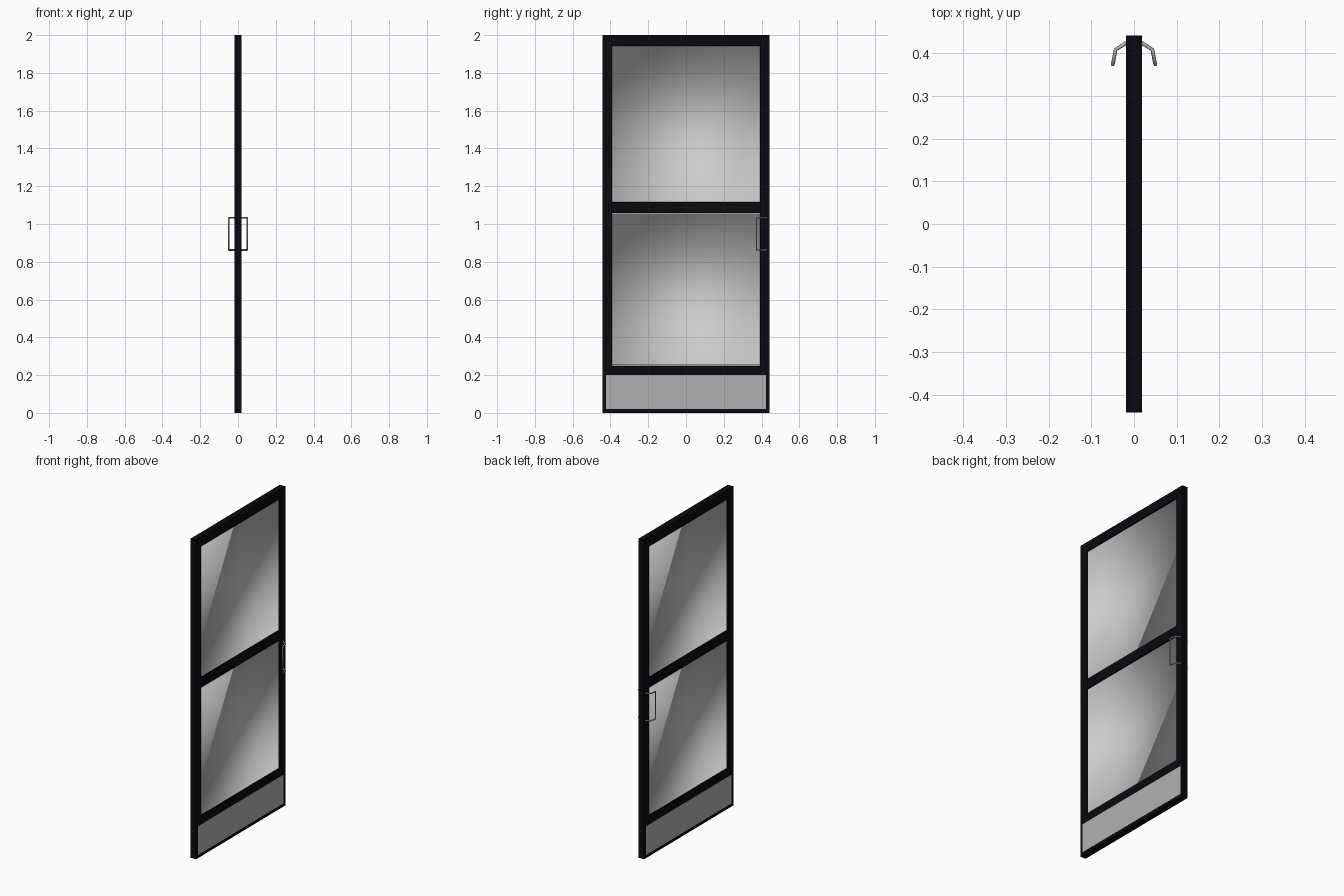
import bpy, bmesh
from mathutils import Vector

if "Cube" in bpy.data.objects:
    bpy.data.objects.remove(bpy.data.objects["Cube"])


def material(name, rgb):
    m = bpy.data.materials.new(name)
    m.diffuse_color = (*rgb, 1)
    m.use_nodes = True
    m.node_tree.nodes["Principled BSDF"].inputs["Base Color"].default_value = m.diffuse_color
    return m


black = material("black_frame", (0.0028, 0.003, 0.0048))
glass = material("glass_grey", (0.8, 0.8, 0.8))
steel = material("steel_grey", (0.44, 0.44, 0.44))
T = 0.0185         # half thickness of the door
W = 0.4425         # half width of the door
GLASS_X = 0.008    # glass surface distance from the middle plane
inner = (-0.392, 0.392)


def add(name, bm, *mats):
    me = bpy.data.meshes.new(name)
    bm.to_mesh(me)
    bm.free()
    for m in mats:
        me.materials.append(m)
    ob = bpy.data.objects.new(name, me)
    bpy.context.collection.objects.link(ob)


def box_bm(x, y, z):
    """Box from (min, max) ranges on each axis."""
    bm = bmesh.new()
    bmesh.ops.create_cube(bm, size=1)
    for v in bm.verts:
        v.co = [(r[0] + r[1]) / 2 + c * (r[1] - r[0]) for r, c in zip((x, y, z), v.co)]
    return bm


def pane(name, s, z):
    """Recessed glass with black reveals, smooth so the shading bends into the frame."""
    e = 0.0004
    xs = sorted((s * GLASS_X, s * T))
    bm = box_bm(xs, (inner[0] + e, inner[1] - e), (z[0] + e, z[1] - e))
    bmesh.ops.reverse_faces(bm, faces=bm.faces[:])
    bm.normal_update()
    mouth = [f for f in bm.faces if f.normal.x * s < -0.5]
    bmesh.ops.delete(bm, geom=mouth, context="FACES_ONLY")
    for f in bm.faces:
        f.smooth = True
        f.material_index = 0 if abs(f.normal.x) > 0.5 else 1
    add(name, bm, glass, black)


# frame: two stiles and three rails, solid panel at the bottom
add("hinge_stile", box_bm((-T, T), (-W, inner[0]), (0, 2)), black)
add("latch_stile", box_bm((-T, T), (inner[1], W), (0, 2)), black)
for name, z in (("top_rail", (1.942, 2)), ("middle_rail", (1.057, 1.117)), ("bottom_rail", (0, 0.252))):
    add(name, box_bm((-T, T), inner, z), black)

# glass, kick plates and pull handles on both faces
for side, s in (("outer", 1), ("inner", -1)):
    pane(side + "_upper_glass", s, (1.117, 1.942))
    pane(side + "_lower_glass", s, (0.252, 1.057))

    xs = sorted((s * (T - 0.001), s * (T + 0.0006)))
    add(side + "_kick_plate", box_bm(xs, (-0.424, 0.424), (0.02, 0.2)), steel)

    half = [(0.016, 0.426), (0.043, 0.409), (0.05, 0.373)]
    path = [(s * x, y, 1.033) for x, y in half] + [(s * x, y, 0.862) for x, y in reversed(half)]
    cu = bpy.data.curves.new(side + "_handle", "CURVE")
    cu.dimensions = "3D"
    cu.bevel_depth = 0.0045
    cu.bevel_resolution = 2
    cu.use_fill_caps = True
    cu.materials.append(steel)
    sp = cu.splines.new("POLY")
    sp.points.add(len(path) - 1)
    for p, co in zip(sp.points, path):
        p.co = (*co, 1)
    bpy.context.collection.objects.link(bpy.data.objects.new(side + "_handle", cu))
